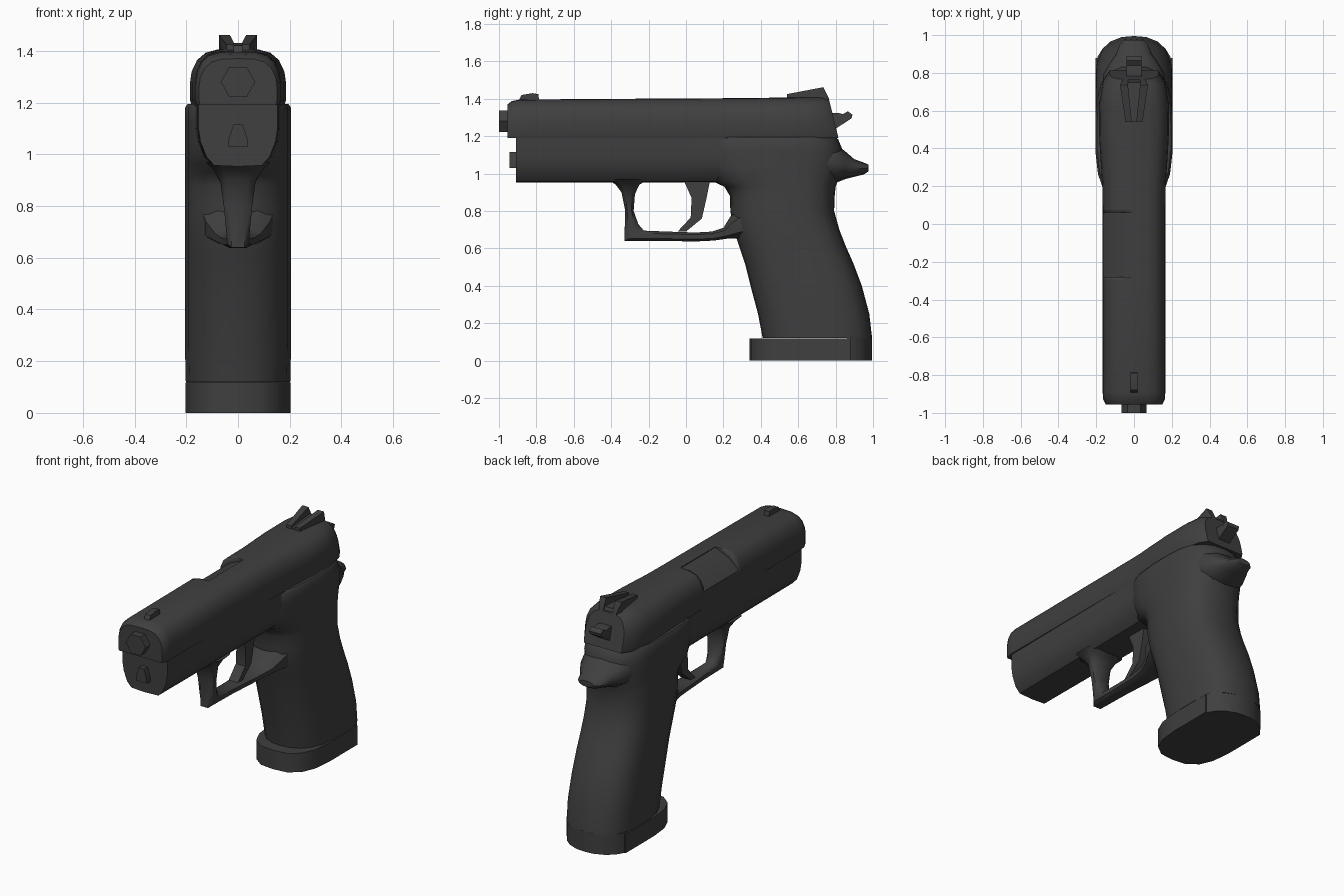
import bpy, bmesh, math

if "Cube" in bpy.data.objects:
    bpy.data.objects.remove(bpy.data.objects["Cube"])

dark = bpy.data.materials.new("dark_grey")
dark.diffuse_color = (0.05, 0.05, 0.05, 1)
dark.use_nodes = True
dark.node_tree.nodes["Principled BSDF"].inputs["Base Color"].default_value = dark.diffuse_color


def loft(name, rings, angle=38):
    """Skin a list of equal-length point rings and cap both ends."""
    bm = bmesh.new()
    vs = [[bm.verts.new(p) for p in r] for r in rings]
    n = len(rings[0])
    for a, b in zip(vs, vs[1:]):
        for i in range(n):
            j = (i + 1) % n
            bm.faces.new((a[i], a[j], b[j], b[i]))
    bm.faces.new(vs[0])
    bm.faces.new(vs[-1])
    bmesh.ops.recalc_face_normals(bm, faces=bm.faces)
    me = bpy.data.meshes.new(name)
    bm.to_mesh(me)
    bm.free()
    me.materials.append(dark)
    ob = bpy.data.objects.new(name, me)
    bpy.context.collection.objects.link(ob)
    bpy.ops.object.select_all(action='DESELECT')
    ob.select_set(True)
    bpy.context.view_layer.objects.active = ob
    bpy.ops.object.shade_smooth_by_angle(angle=math.radians(angle))
    return ob


def mirrored(half):
    """Close a half outline (x >= 0) across x = 0."""
    return half + [(-x, v) for x, v in reversed(half) if x > 1e-6]


def plate(name, outline, x0, x1):
    """Side-view outline (y, z) extruded across x."""
    return loft(name, [[(x, y, z) for y, z in outline] for x in (x0, x1)])


def slab(name, half, z0, z1):
    """Top-view half outline (x, y) extruded upwards."""
    return loft(name, [[(x, y, z) for x, y in mirrored(half)] for z in (z0, z1)])


# slide: rounded section, flared at the rear, sloped back face
def slide_ring(y, w, top, slope=0.0):
    h = top - 1.19
    half = [(0.97, 0), (1, .08), (1, .42), (.97, .6), (.86, .8), (.68, .93), (.42, .99), (0, 1)]
    pts = mirrored([(w * a, 1.19 + h * b) for a, b in half])
    return [(x, y - slope * (z - 1.19) / h, z) for x, z in pts]


slide = loft("slide", [slide_ring(*s) for s in [
    (-.955, .150, 1.37), (-.93, .163, 1.388), (-.89, .166, 1.396), (-.3, .166, 1.40),
    (.08, .166, 1.402), (.22, .168, 1.403), (.34, .177, 1.404), (.48, .185, 1.406),
    (.64, .184, 1.408, .01), (.76, .165, 1.408, .03), (.815, .13, 1.395, .05)]])

# ejection port: shallow flat cut on the left upper side
port = loft("port_cutter", [[(x, y, z) for x, z in
            [(-.005, 1.5), (-.005, 1.396), (-.10, 1.355), (-.18, 1.28), (-.3, 1.28), (-.3, 1.5)]]
            for y in (-.28, .06)])
port.hide_render = True
port.hide_set(True)
cut = slide.modifiers.new("port", 'BOOLEAN')
cut.operation = 'DIFFERENCE'
cut.object = port

# barrel muzzle and recoil rod
hexa = [(.067 * math.cos(i * math.pi / 3), 1.28 + .067 * math.sin(i * math.pi / 3)) for i in range(6)]
loft("barrel", [[(x, y, z) for x, z in hexa] for y in (-1, -.9)])
rod = mirrored([(.038, 1.03), (.036, 1.06), (.018, 1.115)])
loft("recoil_rod", [[(x, y, z) for x, z in rod] for y in (-.945, -.85)])


# frame under the slide
def frame_ring(y, w):
    half = [(w, 1.19), (w, 1.10), (w * .95, 1.05), (w * .8, .99), (w * .6, .957), (0, .953)]
    return [(x, y, z) for x, z in mirrored(half)[:-1] + [(-w, 1.19)]]


loft("frame", [frame_ring(*s) for s in [
    (-.91, .153), (-.5, .157), (0, .16), (.2, .165), (.35, .185), (.5, .19), (.7, .17)]])


# grip: horizontal sections from bottom to top
def grip_ring(z, front, back, w=.205):
    half = [(0, 0), (.28, .01), (.55, .05), (.78, .13), (.93, .25), (1, .42), (1, .62),
            (.97, .76), (.84, .88), (.62, .95), (.33, .99), (0, 1)]
    half = [(w * a, front + (back - front) * b) for a, b in half]
    return [(x, y, z) for x, y in half + [(-x, y) for x, y in half[-2:0:-1]]]


loft("grip", [grip_ring(*s) for s in [
    (.12, .41, .995, .202), (.25, .385, .98), (.4, .345, .94), (.52, .315, .895),
    (.61, .285, .855), (.7, .255, .82), (.8, .237, .792), (.88, .235, .795),
    (.93, .205, .80), (.96, .14, .81), (1.04, .09, .835), (1.12, .08, .84),
    (1.18, .08, .815), (1.195, .10, .80, .195)]], 45)

# beavertail tang behind the grip
tang = []
for y, z, h, w in [(.72, 1.06, .12, .17), (.80, 1.055, .105, .16), (.85, 1.045, .075, .13),
                   (.90, 1.03, .047, .095), (.95, 1.027, .032, .075), (.975, 1.03, .018, .05)]:
    tang.append([(w * math.cos(t * math.pi / 6), y, z + h * math.sin(t * math.pi / 6)) for t in range(12)])
loft("tang", tang, 50)

# magazine base and the heel of the backstrap
slab("magazine_base", [(0, .34), (.09, .35), (.155, .40), (.19, .48), (.203, .6), (.203, .88), (0, .88)], 0, .117)
slab("grip_heel", [(0, .86), (.20, .86), (.193, .885), (.165, .93), (.12, .965), (.06, .99), (0, .995)], 0, .125)

# trigger guard: inner point, outer point and half width along the loop
guard = []
for iy, iz, oy, oz, w in [
        (-.20, .97, -.42, .97, .125), (-.25, .94, -.375, .94, .095), (-.273, .89, -.345, .90, .068),
        (-.28, .80, -.325, .80, .055), (-.255, .73, -.328, .70, .046), (-.225, .695, -.33, .64, .042),
        (-.10, .69, -.12, .64, .045), (.05, .685, .05, .637, .052), (.14, .69, .15, .642, .065),
        (.20, .71, .22, .652, .09), (.237, .77, .29, .655, .125), (.36, .86, .38, .66, .15)]:
    ring = []
    for a, t in [(.6, 0), (1, .25), (1, .75), (.6, 1), (-.6, 1), (-1, .75), (-1, .25), (-.6, 0)]:
        ring.append((w * a, iy + (oy - iy) * t, iz + (oz - iz) * t))
    guard.append(ring)
loft("trigger_guard", guard, 50)

# trigger and hammer
plate("trigger", [(-.015, .97), (.13, .97), (.11, .87), (.085, .76), (0, .69), (-.045, .69),
                  (.025, .765), (.03, .87)], -.032, .032)
plate("hammer", [(.74, 1.22), (.80, 1.24), (.885, 1.295), (.89, 1.315), (.865, 1.333),
                 (.84, 1.318), (.81, 1.325), (.74, 1.32)], -.04, .04)

# sights
plate("front_sight", [(-.90, 1.38), (-.88, 1.42), (-.82, 1.43), (-.79, 1.425), (-.785, 1.39)], -.018, .018)
plate("rear_sight_base", [(.54, 1.39), (.54, 1.415), (.75, 1.415), (.77, 1.37)], -.035, .035)
for side, label in ((-1, "left"), (1, "right")):
    loft("rear_sight_" + label, [
        [(side * x, y, z) for x, z in [(a, 1.385), (b, 1.385), (b, top), (a, top)]]
        for y, a, b, top in [(.54, .012, .045, 1.425), (.735, .032, .074, 1.462), (.765, .03, .06, 1.40)]])
